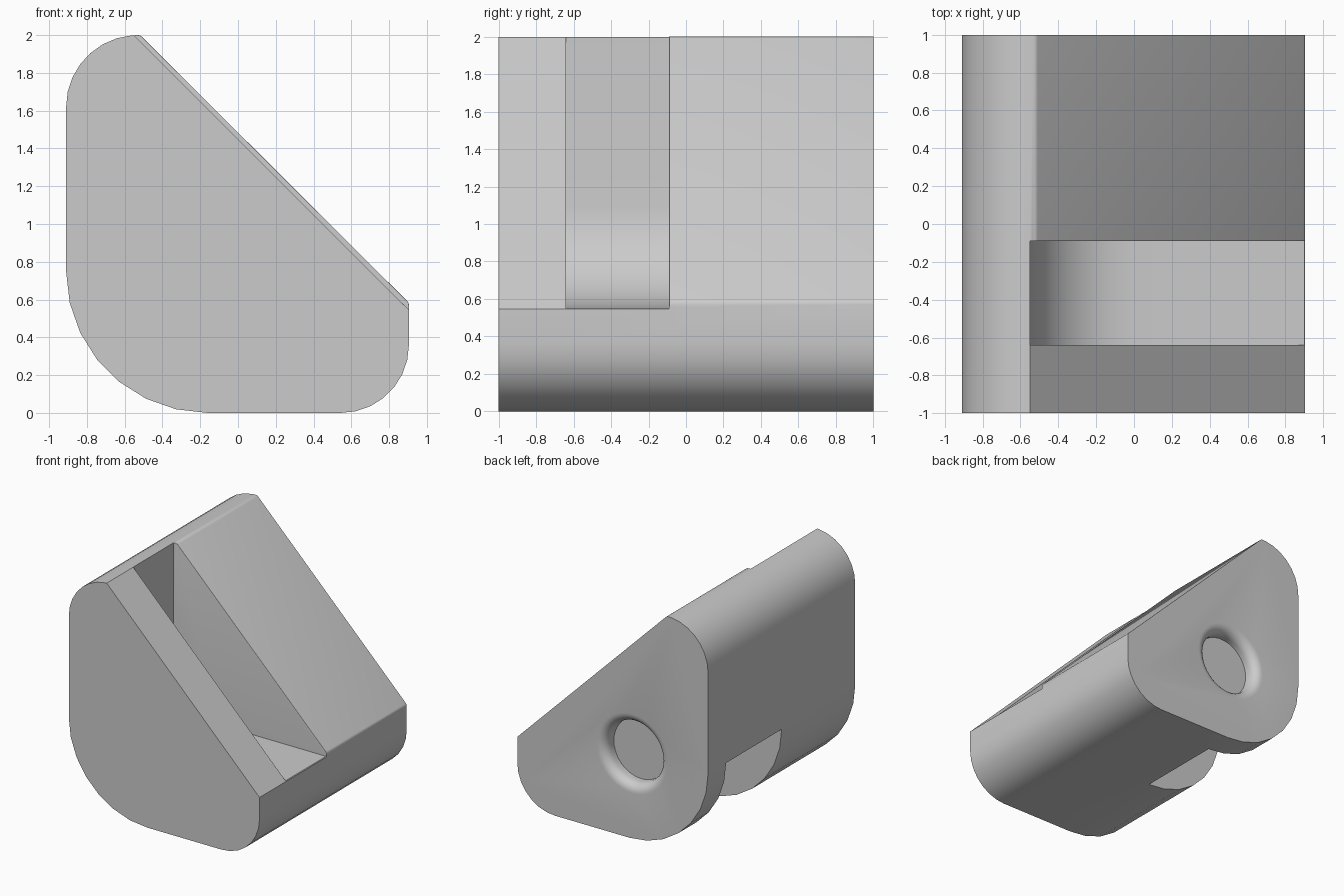
import bpy, bmesh
from math import sin, cos, radians

cube = bpy.data.objects.get("Cube")
if cube:
    bpy.data.objects.remove(cube, do_unlink=True)

grey = bpy.data.materials.new("plain grey")
grey.use_nodes = True
grey.diffuse_color = (0.6, 0.6, 0.6, 1)
grey.node_tree.nodes["Principled BSDF"].inputs["Base Color"].default_value = (0.6, 0.6, 0.6, 1)


def arc(cx, cz, r, start, end, steps=7):
    """Points on an arc in the xz plane."""
    angles = [radians(start + (end - start) * i / steps) for i in range(steps + 1)]
    return [(cx + r * cos(a), cz + r * sin(a)) for a in angles]


def finish(name, bm):
    bmesh.ops.recalc_face_normals(bm, faces=bm.faces)
    mesh = bpy.data.meshes.new(name)
    bm.to_mesh(mesh)
    bm.free()
    mesh.materials.append(grey)
    obj = bpy.data.objects.new(name, mesh)
    bpy.context.collection.objects.link(obj)
    return obj


def prism(name, points, y0, y1):
    """Extrude an xz outline from y0 to y1."""
    bm = bmesh.new()
    face = bm.faces.new([bm.verts.new((x, y0, z)) for x, z in points])
    moved = bmesh.ops.extrude_face_region(bm, geom=[face])["geom"]
    verts = [v for v in moved if isinstance(v, bmesh.types.BMVert)]
    bmesh.ops.translate(bm, verts=verts, vec=(0, y1 - y0, 0))
    return finish(name, bm)


def lathe(name, cx, cz, profile, sides=40):
    """Rings of (radius, y) around an axis parallel to y."""
    bm = bmesh.new()
    rings = [[bm.verts.new((x, y, z)) for x, z in arc(cx, cz, r, 0, 360, sides)[:-1]]
             for r, y in profile]
    for a, b in zip(rings, rings[1:]):
        for i in range(sides):
            j = (i + 1) % sides
            bm.faces.new((a[i], a[j], b[j], b[i]))
    bm.faces.new(rings[0])
    bm.faces.new(rings[-1])
    return finish(name, bm)


# Wedge body with rounded corners
outline = (arc(-0.16, 0.75, 0.75, 180, 270) + arc(0.545, 0.36, 0.36, 270, 360)
           + arc(0.875, 0.57, 0.03, 0, 45, 3) + arc(-0.53, 1.97, 0.03, 45, 90, 3)
           + arc(-0.53, 1.62, 0.38, 95, 180))
body = prism("wedge_body", outline, -1, 1)

# Lowered front slope
slope = prism("slope_cutter", [(-0.65, 2.1), (1.0, 0.45), (1.3, 0.9), (-0.2, 2.4)], -1.2, -0.09)
# Open slot with a curved inner corner
slot = prism("slot_cutter", [(-0.55, 2.2)] + arc(0, 1.1, 0.55, 180, 270, 10)
             + [(1.2, 0.55), (1.2, 2.2)], -0.64, -0.09)
# Notch in the lower rounded edge
notch = prism("notch_cutter", [(-0.16, -0.2), (-0.16, 0.75), (-1.2, 0.75), (-1.2, -0.2)], 0, 0.755)
# Round recess with a softened rim
rim = [(0.26 + 0.08 * (1 - cos(radians(a))), 0.92 + 0.08 * sin(radians(a)))
       for a in range(0, 91, 15)]
recess = lathe("recess_cutter", -0.19, 0.73, [(0.26, 0.88)] + rim + [(0.34, 1.1)])

for cutter in (slope, slot, notch, recess):
    mod = body.modifiers.new(cutter.name, "BOOLEAN")
    mod.operation = "DIFFERENCE"
    mod.solver = "EXACT"
    mod.object = cutter

bpy.context.view_layer.update()
graph = bpy.context.evaluated_depsgraph_get()
carved = bpy.data.meshes.new_from_object(body.evaluated_get(graph))
body.modifiers.clear()
body.data = carved
for cutter in (slope, slot, notch, recess):
    bpy.data.objects.remove(cutter, do_unlink=True)

# Softened edge of the raised slope beside the slot
bm = bmesh.new()
bm.from_mesh(carved)
bmesh.ops.remove_doubles(bm, verts=bm.verts, dist=0.0005)
edges = [e for e in bm.edges
         if all(abs(v.co.y + 0.09) < 0.002 and v.co.x + v.co.z > 1.465 for v in e.verts)]
bmesh.ops.bevel(bm, geom=edges, offset=0.03, segments=4, profile=0.5,
                affect="EDGES", clamp_overlap=True)
bm.to_mesh(carved)
bm.free()

bpy.ops.object.select_all(action="DESELECT")
body.select_set(True)
bpy.context.view_layer.objects.active = body
bpy.ops.object.shade_smooth_by_angle(angle=radians(30))
